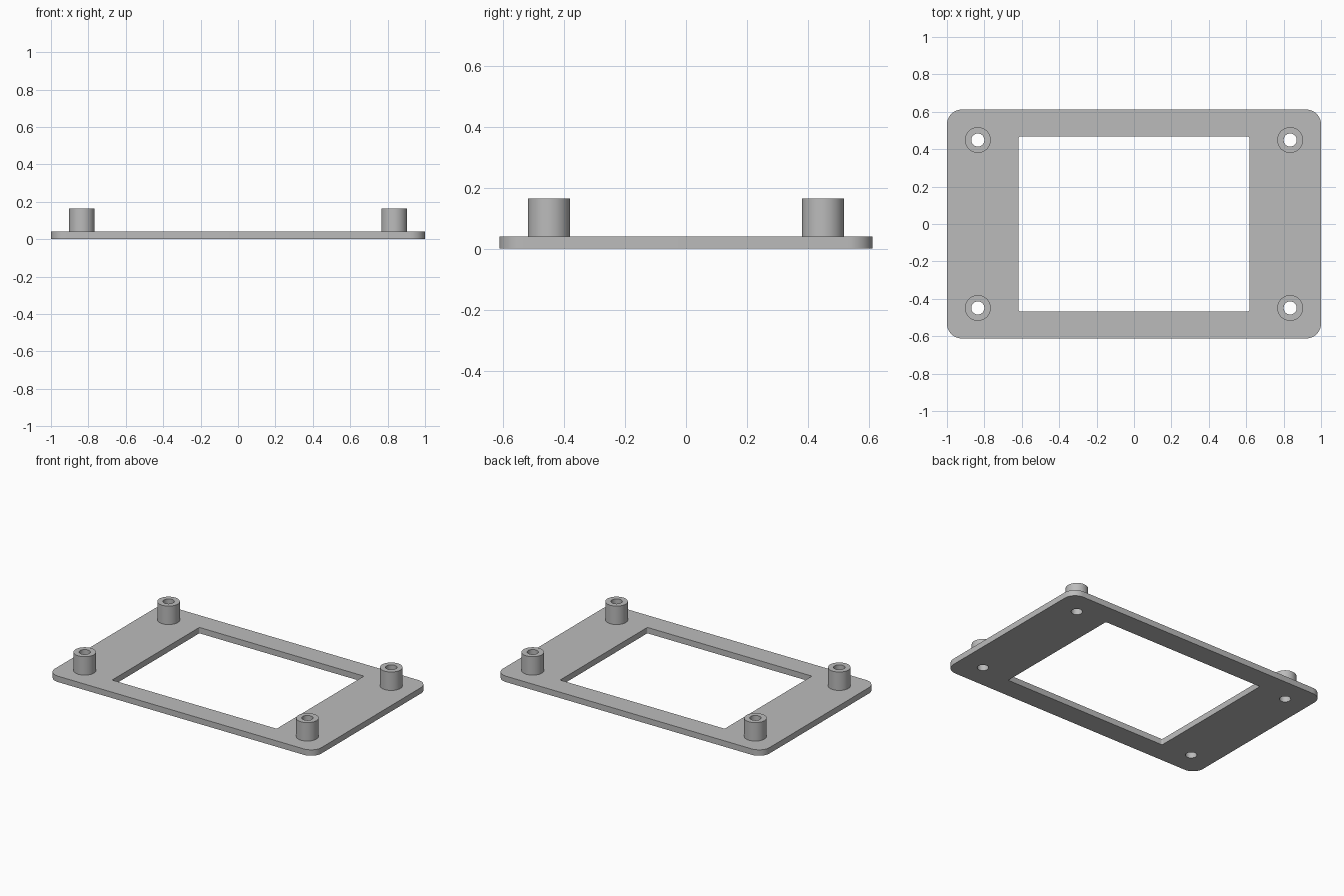
import bpy, bmesh
from math import cos, sin, pi, radians

cube = bpy.data.objects.get("Cube")
if cube:
    bpy.data.objects.remove(cube, do_unlink=True)

PLATE_TOP, POST_TOP = 0.04, 0.165
POST_X, POST_Y = 0.835, 0.449
POST_R, HOLE_R = 0.069, 0.035

grey = bpy.data.materials.new("light grey")
grey.use_nodes = True
grey.diffuse_color = (0.5, 0.5, 0.5, 1)
grey.node_tree.nodes["Principled BSDF"].inputs["Base Color"].default_value = (0.5, 0.5, 0.5, 1)


def circle(cx, cy, r, n=48):
    return [(cx + r * cos(2 * pi * i / n), cy + r * sin(2 * pi * i / n)) for i in range(n)]


def rounded_rect(hx, hy, r, n=10):
    points = []
    for k, (sx, sy) in enumerate([(1, 1), (-1, 1), (-1, -1), (1, -1)]):
        for i in range(n + 1):
            a = (k + i / n) * pi / 2
            points.append((sx * (hx - r) + r * cos(a), sy * (hy - r) + r * sin(a)))
    return points


def extruded(name, loops, z0, z1):
    """Fill the outer loop minus the inner loops and extrude from z0 to z1."""
    curve = bpy.data.curves.new(name, "CURVE")
    curve.dimensions = "2D"
    curve.fill_mode = "BOTH"
    curve.extrude = (z1 - z0) / 2
    for loop in loops:
        spline = curve.splines.new("POLY")
        spline.points.add(len(loop) - 1)
        for point, (x, y) in zip(spline.points, loop):
            point.co = (x, y, 0, 1)
        spline.use_cyclic_u = True
    source = bpy.data.objects.new(name + "_profile", curve)
    bpy.context.collection.objects.link(source)
    bpy.context.view_layer.update()
    mesh = bpy.data.meshes.new_from_object(source.evaluated_get(bpy.context.evaluated_depsgraph_get()))
    bpy.data.objects.remove(source, do_unlink=True)

    # Weld caps to walls
    bm = bmesh.new()
    bm.from_mesh(mesh)
    bmesh.ops.translate(bm, verts=bm.verts, vec=(0, 0, (z0 + z1) / 2))
    bmesh.ops.remove_doubles(bm, verts=bm.verts, dist=0.0001)
    bmesh.ops.recalc_face_normals(bm, faces=bm.faces)
    bm.to_mesh(mesh)
    bm.free()
    mesh.materials.clear()
    mesh.materials.append(grey)

    obj = bpy.data.objects.new(name, mesh)
    bpy.context.collection.objects.link(obj)
    bpy.ops.object.select_all(action="DESELECT")
    obj.select_set(True)
    bpy.context.view_layer.objects.active = obj
    bpy.ops.object.shade_smooth_by_angle(angle=radians(30))
    return obj


corners = [(name_y + "_" + name_x, sx * POST_X, sy * POST_Y)
           for name_y, sy in (("front", -1), ("back", 1))
           for name_x, sx in (("right", -1), ("left", 1))]

# Plate with window and screw holes
holes = [circle(x, y, HOLE_R) for _, x, y in corners]
extruded("base_plate",
         [rounded_rect(1, 0.612, 0.08), rounded_rect(0.617, 0.467, 0.008, 4)] + holes,
         0, PLATE_TOP)

# Hollow standoffs
for label, x, y in corners:
    extruded(label + "_standoff", [circle(x, y, POST_R), circle(x, y, HOLE_R)],
             PLATE_TOP, POST_TOP)
